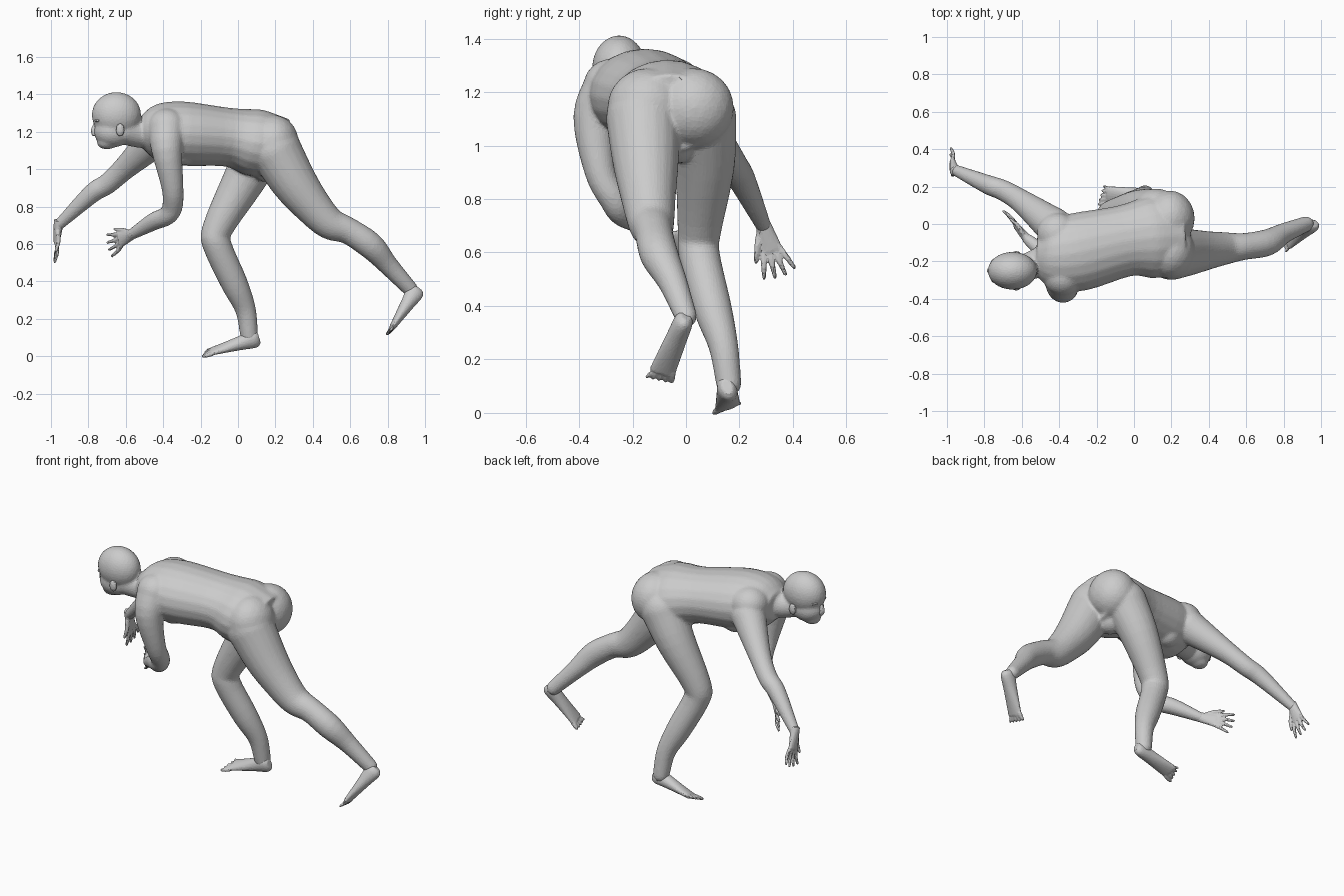
import bpy, bmesh
from math import cos, sin, tau
from mathutils import Vector, Matrix

cube = bpy.data.objects.get("Cube")
if cube:
    bpy.data.objects.remove(cube, do_unlink=True)

SEGMENTS, STEPS = 20, 4
ACROSS = Vector((0, 1, 0))
bm = bmesh.new()

# One plain colour all over
grey = bpy.data.materials.new("plain grey")
colour = (.6, .6, .6, 1)
grey.use_nodes = True
grey.diffuse_color = colour
grey.node_tree.nodes["Principled BSDF"].inputs["Base Color"].default_value = colour


def spline(before, start, end, after, t):
    """Catmull-Rom step, written as a cubic Hermite curve."""
    leave, arrive = (end - before) / 2, (after - start) / 2
    ease = t * t * (3 - 2 * t)
    return start.lerp(end, ease) + leave * t * (1 - t) ** 2 - arrive * t * t * (1 - t)


def loft(stations, side):
    """Skin of ellipses; a station is x, y, z, half width along side, half depth."""
    knots = [Vector(station) for station in stations]
    knots.insert(0, knots[0] * 2 - knots[1])
    knots.append(knots[-1] * 2 - knots[-2])
    path = [spline(*knots[i:i + 4], step / STEPS)
            for i in range(len(knots) - 3) for step in range(STEPS)]
    path.append(knots[-2])
    rings = []
    for i, station in enumerate(path):
        ahead, behind = path[min(i + 1, len(path) - 1)], path[max(i - 1, 0)]
        along = Vector((ahead - behind)[:3]).normalized()
        wide = (side - side.dot(along) * along).normalized()
        deep = along.cross(wide)
        centre, width, depth = Vector(station[:3]), station[3], station[4]
        angles = [tau * k / SEGMENTS for k in range(SEGMENTS)]
        rings.append([bm.verts.new(centre + wide * width * cos(a) + deep * depth * sin(a))
                      for a in angles])
    for ring, following in zip(rings, rings[1:]):
        for k in range(SEGMENTS):
            bm.faces.new((ring[k - 1], ring[k], following[k], following[k - 1]))
    bm.faces.new(rings[0][::-1])
    bm.faces.new(rings[-1])


def tube(points, flatness=1, side=ACROSS):
    """Loft through points given as x, y, z, radius."""
    loft([(*point, point[-1] * flatness) for point in points], side)


def ball(centre, size):
    place = Matrix.Translation(centre) @ Matrix.Diagonal((*size, 1))
    bmesh.ops.create_icosphere(bm, subdivisions=3, radius=1, matrix=place)


def limb(points, side=ACROSS):
    """Tube with a rounded joint at each end."""
    tube(points, side=side)
    for *centre, radius in (points[0], points[-1]):
        ball(centre, [radius] * 3)


def digit(base, tip, radius, bend=Vector()):
    middle = (base + tip) / 2 + bend
    limb([(*base, radius), (*middle, radius), (*tip, radius * .75)], Vector((1, 2, 1)))


def hand(wrist, aim, side, thumb):
    """Palm, four fanned fingers and a thumb at the given end of the side axis."""
    wrist, aim = Vector(wrist), Vector(aim).normalized()
    side = Vector(side)
    side = (side - side.dot(aim) * aim).normalized()
    loft([(*(wrist + aim * reach), .03 + reach / 8, .026 - reach / 10)
          for reach in (-.03, .04, .1)], side)
    bend = aim.cross(side) * .008
    for i in range(4):
        spread = side * thumb * (1.5 - i) / 50
        length = .205 - .012 * abs(i - 1.5)
        digit(wrist + aim * .09 + spread, wrist + aim * length + spread * 2, .011, bend)
    thumb_side = side * thumb
    digit(wrist + aim * .03 + thumb_side * .03, wrist + aim * .12 + thumb_side * .07, .012, bend)


def foot(heel, toe_root, side, big_toe):
    """Wedge rising from a straight sole, tapering from heel to five toes."""
    heel, toe_root = Vector(heel), Vector(toe_root)
    side = Vector(side).normalized()
    aim = (toe_root - heel).normalized()
    up = side.cross(aim).normalized()
    stations = []
    for t in (0, .1, .4, .7, 1):
        rounding = min(1, .6 + t * 4)
        height = .052 - .036 * t
        centre = heel.lerp(toe_root, t) + up * height
        stations.append((*centre, (.034 + t / 60) * rounding, height * rounding))
    loft(stations, side)
    root = toe_root + up * .014
    for i in range(5):
        spread = side * big_toe * (2 - i) / 45
        radius = .0125 - i / 1000
        digit(root + spread * .9, root + spread * 1.15 + aim * (.045 - i / 180), radius)


def make_skin(name, softness, detail):
    """Fuse the parts gathered so far into one soft skin and start afresh."""
    bmesh.ops.recalc_face_normals(bm, faces=bm.faces)
    mesh = bpy.data.meshes.new(name)
    bm.to_mesh(mesh)
    bm.clear()
    mesh.materials.append(grey)
    skin = bpy.data.objects.new(name, mesh)
    bpy.context.collection.objects.link(skin)
    fuse = skin.modifiers.new("fuse", 'REMESH')
    fuse.mode = 'VOXEL'
    fuse.voxel_size = .006
    soften = skin.modifiers.new("soften", 'SMOOTH')
    soften.factor = .5
    soften.iterations = softness
    facets = skin.modifiers.new("facets", 'DECIMATE')
    facets.ratio = detail


# Torso, leaning forward along -x
tube([(-.52, -.17, 1.2, .1), (-.44, -.17, 1.2, .18), (-.3, -.15, 1.19, .21),
      (-.05, -.09, 1.17, .192), (.1, -.07, 1.14, .22), (.26, -.06, 1.12, .18)], flatness=.82)

# Buttocks, crotch, chest and the raised shoulder blade
for y in (-.145, .03):
    ball((.19, y, 1.14), (.135, .15, .15))
ball((.15, -.04, 1.01), (.08, .08, .08))
for y in (-.22, -.06):
    ball((-.3, y, 1.09), (.08, .07, .07))
ball((-.41, -.05, 1.23), (.11, .11, .1))

# Neck, skull, jaw and chin
tube([(-.42, -.17, 1.22, .1), (-.52, -.21, 1.19, .077), (-.62, -.25, 1.21, .075)])
head_y = -.25
ball((-.65, head_y, 1.29), (.133, .102, .123))
ball((-.67, head_y, 1.2), (.102, .085, .085))
ball((-.7, head_y, 1.14), (.055, .05, .035))

# Bent arm, on the -y side
limb([(-.38, -.28, 1.22, .105), (-.38, -.34, 1.1, .083), (-.35, -.32, .9, .059),
      (-.35, -.27, .8, .055), (-.38, -.24, .75, .051), (-.45, -.18, .72, .048),
      (-.57, -.08, .65, .03)], side=Vector((1, 3, 1)))

# Reaching arm, on the +y side
limb([(-.43, -.01, 1.17, .1), (-.6, .12, 1.01, .064), (-.7, .18, .92, .056),
      (-.78, .21, .87, .052), (-.96, .29, .7, .03)])

# Trailing leg
limb([(.2, -.16, 1.1, .14), (.3, -.15, .93, .123), (.4, -.14, .8, .102), (.49, -.13, .71, .087),
      (.59, -.12, .67, .072), (.71, -.1, .59, .072), (.8, -.05, .49, .055), (.92, 0, .36, .042)])

# Planted leg
limb([(.12, .06, 1.1, .13), (.02, .07, .92, .112), (-.11, .05, .68, .082), (-.11, .05, .59, .077),
      (-.02, .1, .39, .072), (.04, .14, .25, .056), (.06, .16, .11, .048)])
make_skin("body", softness=30, detail=.1)

# Nose, lips, brows and ears
tube([(-.75, head_y, 1.25, .015), (-.77, head_y, 1.21, .017), (-.76, head_y, 1.18, .02)])
ball((-.745, head_y, 1.16), (.015, .03, .012))
for turn in (-1, 1):
    ball((-.735, head_y + turn * .04, 1.26), (.035, .03, .012))
    ball((-.63, head_y + turn * .09, 1.21), (.024, .016, .036))
make_skin("face_features", softness=5, detail=.3)

# Hands
hand(wrist=(-.57, -.08, .65), aim=(-.6, .7, -.3), side=(0, 0, 1), thumb=1)
hand(wrist=(-.96, .29, .7), aim=(-.1, .3, -.9), side=(0, 3, 1), thumb=-1)
make_skin("hands", softness=5, detail=.3)

# Feet
foot(heel=(1, 0, .33), toe_root=(.835, -.09, .14), side=ACROSS, big_toe=1)
foot(heel=(.12, .17, .05), toe_root=(-.14, .16, .01), side=(0, 3, 1), big_toe=-1)
make_skin("feet", softness=5, detail=.3)
bm.free()
